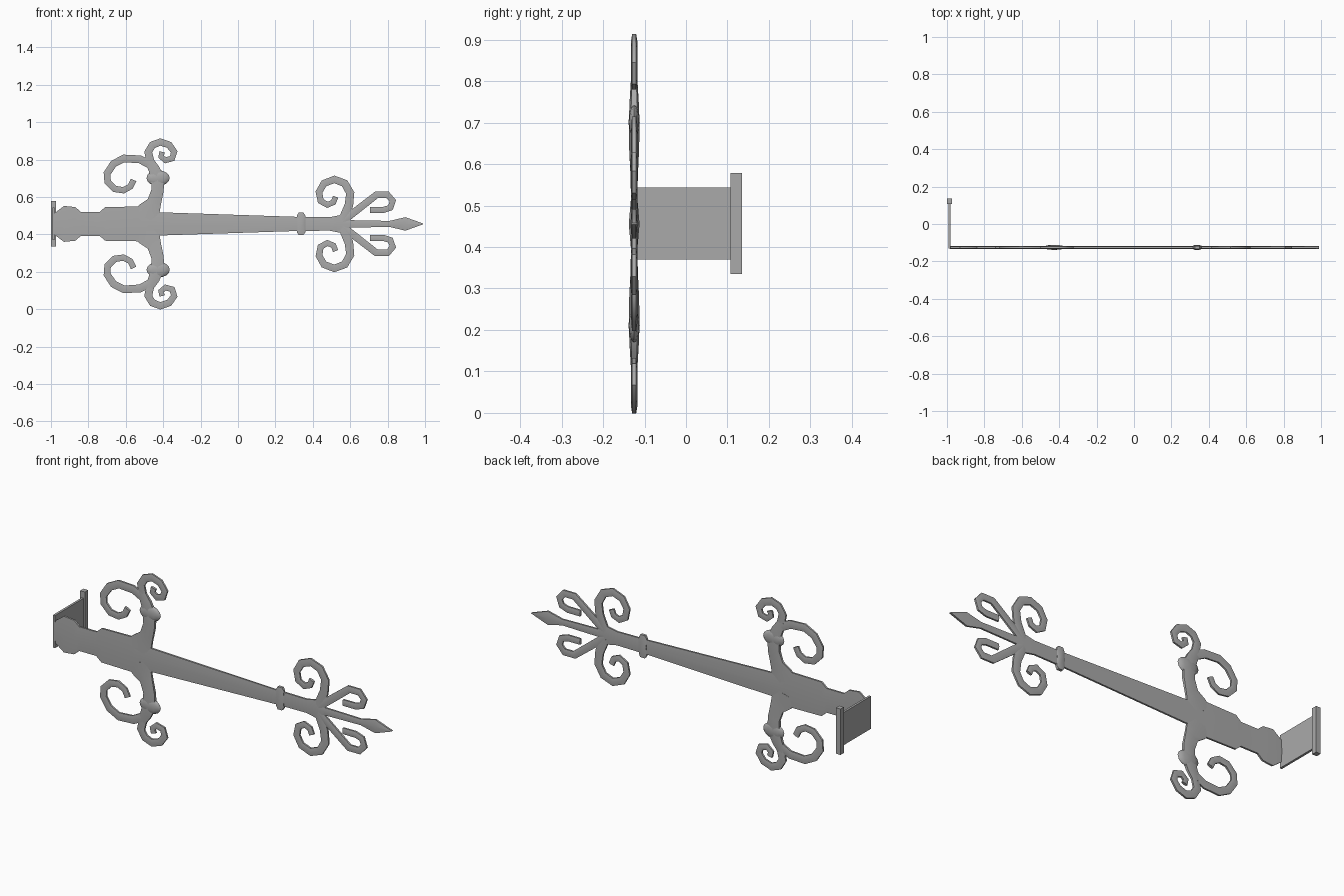
import bpy, bmesh
from mathutils import Vector

if "Cube" in bpy.data.objects:
    bpy.data.objects.remove(bpy.data.objects["Cube"])

MID_Z, FACE_Y = 0.456, -0.125

iron = bpy.data.materials.new("grey iron")
iron.use_nodes = True
GREY = (0.4, 0.4, 0.4, 1)
iron.diffuse_color = GREY
iron.node_tree.nodes["Principled BSDF"].inputs["Base Color"].default_value = GREY


def finish(name, bm, smooth=True):
    bmesh.ops.recalc_face_normals(bm, faces=bm.faces)
    mesh = bpy.data.meshes.new(name)
    bm.to_mesh(mesh)
    bm.free()
    mesh.materials.append(iron)
    ob = bpy.data.objects.new(name, mesh)
    bpy.context.collection.objects.link(ob)
    if smooth:
        bpy.ops.object.select_all(action='DESELECT')
        ob.select_set(True)
        bpy.context.view_layer.objects.active = ob
        bpy.ops.object.shade_smooth_by_angle(angle=0.7)
    return ob


def bar(name, stations, side=1, straight=False):
    """Forged bar: stations are (x, height, half width, half thickness)."""
    bm = bmesh.new()
    pts = [Vector((s[0], s[1])) for s in stations]
    rings = []
    for i, (x, h, w, t) in enumerate(stations):
        d = (pts[min(i + 1, len(pts) - 1)] - pts[max(i - 1, 0)]).normalized()
        n = Vector((0, 1)) if straight else Vector((-d.y, d.x))
        ring = []
        for a, b in ((-1, -.6), (0, -1), (1, -.6), (1, .6), (0, 1), (-1, .6)):
            p = pts[i] + n * a * w
            ring.append(bm.verts.new((p.x, FACE_Y + b * t, MID_Z + side * p.y)))
        rings.append(ring)
    for r, s in zip(rings, rings[1:]):
        for k in range(6):
            j = (k + 1) % 6
            bm.faces.new((r[k], r[j], s[j], s[k]))
    bm.faces.new(rings[0])
    bm.faces.new(rings[-1])
    return finish(name, bm)


def scroll(name, path, side, w0, w1, t=0.008):
    n = len(path) - 1
    bar(name, [(x, h, w0 + (w1 - w0) * i / n, t) for i, (x, h) in enumerate(path)], side)


def box(name, lo, hi):
    bm = bmesh.new()
    bmesh.ops.create_cube(bm, size=1)
    for v in bm.verts:
        v.co = [(a + b) / 2 + c * (b - a) for a, b, c in zip(lo, hi, v.co)]
    return finish(name, bm, False)


# Strap with its shaped root, collar and spear tip
profile = [(-.985, .055), (-.93, .096), (-.87, .09), (-.84, .064), (-.74, .064),
           (-.71, .09), (-.53, .093), (-.48, .064), (.31, .038), (.49, .036),
           (.56, .05), (.60, .02), (.81, .016), (.895, .036), (.99, .002)]
bar("strap", [(x, 0, w, .008) for x, w in profile], straight=True)
bar("collar", [(x, 0, w, t) for x, w, t in
               ((.315, .045, .009), (.325, .06, .013), (.35, .06, .013), (.36, .045, .009))],
    straight=True)

# Scrollwork, mirrored above and below the strap
stem = [(-.49, .03, .075, .008), (-.475, .075, .06, .008), (-.447, .118, .038, .009),
        (-.43, .18, .033, .012), (-.43, .245, .035, .013), (-.45, .295, .03, .011),
        (-.478, .345, .022, .008)]
large = [(-.465, .315), (-.525, .345), (-.61, .35), (-.665, .322), (-.70, .27), (-.697, .225),
         (-.66, .187), (-.612, .18), (-.575, .2), (-.558, .235)]
small = [(-.465, .315), (-.48, .385), (-.457, .422), (-.415, .438), (-.368, .422),
         (-.341, .385), (-.352, .35), (-.388, .34), (-.412, .36), (-.405, .385)]
fan_scroll = [(.56, .02), (.593, .10), (.60, .165), (.57, .217), (.515, .238), (.46, .217),
              (.433, .17), (.442, .122), (.478, .102), (.51, .115), (.522, .145)]
petal = [(.56, .015), (.65, .085), (.74, .155), (.80, .155), (.828, .123), (.815, .087),
         (.778, .075), (.705, .075)]

for label, side in (("upper", 1), ("lower", -1)):
    bar(label + "_stem", stem, side)
    scroll(label + "_large_scroll", large, side, .022, .016)
    scroll(label + "_small_scroll", small, side, .022, .015)
    scroll(label + "_fan_scroll", fan_scroll, side, .024, .015)
    scroll(label + "_petal", petal, side, .02, .016)
    # Flattened boss on the stem
    bm = bmesh.new()
    bmesh.ops.create_uvsphere(bm, u_segments=12, v_segments=8, radius=1)
    for v in bm.verts:
        v.co = (-.427 + v.co.x * .062, FACE_Y + v.co.y * .0135,
                MID_Z + side * .245 + v.co.z * .042)
    finish(label + "_boss", bm)

# Leaf turned back from the strap, and its hinge post
box("hinge_leaf", (-.992, -.132, .37), (-.98, .11, .543))
box("hinge_post", (-1, .107, .335), (-.973, .135, .578))
